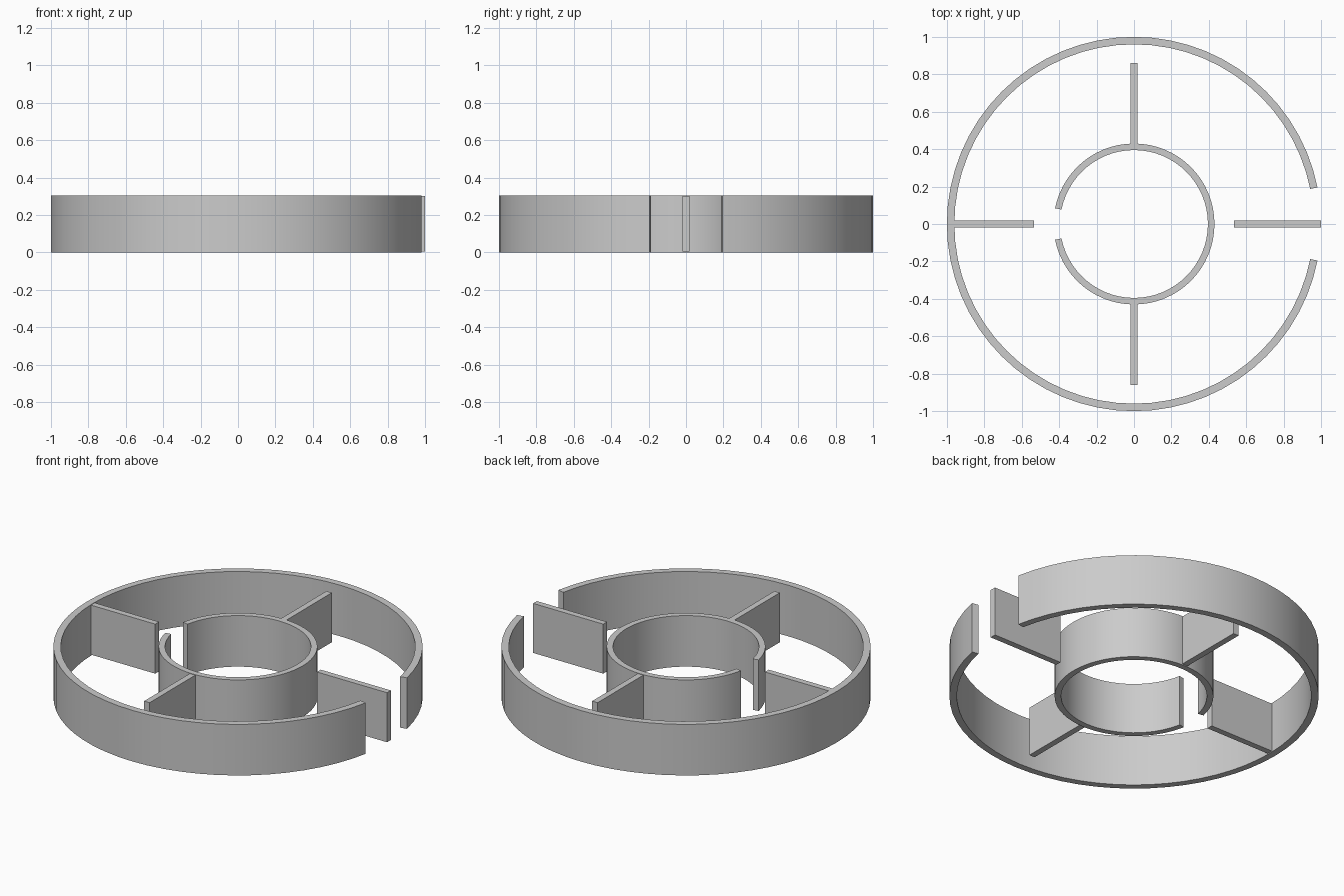
import bpy, bmesh
from math import cos, sin, tau

if "Cube" in bpy.data.objects:
    bpy.data.objects.remove(bpy.data.objects["Cube"])

HEIGHT = 0.305
SEGMENTS = 64
GAP = 2  # segments left open on each side of the gap


def new_object(name, bm):
    bmesh.ops.recalc_face_normals(bm, faces=bm.faces)
    mesh = bpy.data.meshes.new(name)
    bm.to_mesh(mesh)
    bm.free()
    ob = bpy.data.objects.new(name, mesh)
    bpy.context.collection.objects.link(ob)
    return ob


def open_ring(name, inner, outer, gap_angle):
    """Ring wall with an opening centred on gap_angle."""
    bm = bmesh.new()
    loops = []
    for i in range(GAP, SEGMENTS - GAP + 1):
        a = gap_angle + tau * i / SEGMENTS
        loops.append([bm.verts.new((r * cos(a), r * sin(a), z))
                      for r, z in ((inner, 0), (outer, 0), (outer, HEIGHT), (inner, HEIGHT))])
    for a, b in zip(loops, loops[1:]):
        for k in range(4):
            n = (k + 1) % 4
            bm.faces.new((a[k], a[n], b[n], b[k]))
    bm.faces.new(loops[0])
    bm.faces.new(loops[-1])
    ob = new_object(name, bm)
    bpy.ops.object.select_all(action='DESELECT')
    ob.select_set(True)
    bpy.context.view_layer.objects.active = ob
    bpy.ops.object.shade_smooth_by_angle()


def wall(name, x0, x1, y0, y1):
    """Upright partition, set just inside the ring's top and bottom."""
    bm = bmesh.new()
    bmesh.ops.create_cube(bm, size=1)
    z0, z1 = 0.006, HEIGHT - 0.003
    for v in bm.verts:
        v.co.x = x1 if v.co.x > 0 else x0
        v.co.y = y1 if v.co.y > 0 else y0
        v.co.z = z1 if v.co.z > 0 else z0
    new_object(name, bm)


# Outer ring opens to the right, inner ring to the left
open_ring("outer_ring", 0.96, 1.0, 0)
open_ring("inner_ring", 0.395, 0.43, tau / 2)

# Partitions from the outer ring inward, and from the inner ring outward
T = 0.018
wall("right_wall", 0.535, 0.998, -T, T)
wall("left_wall", -0.996, -0.535, -T, T)
wall("back_wall", -T, T, 0.41, 0.86)
wall("front_wall", -T, T, -0.86, -0.41)
